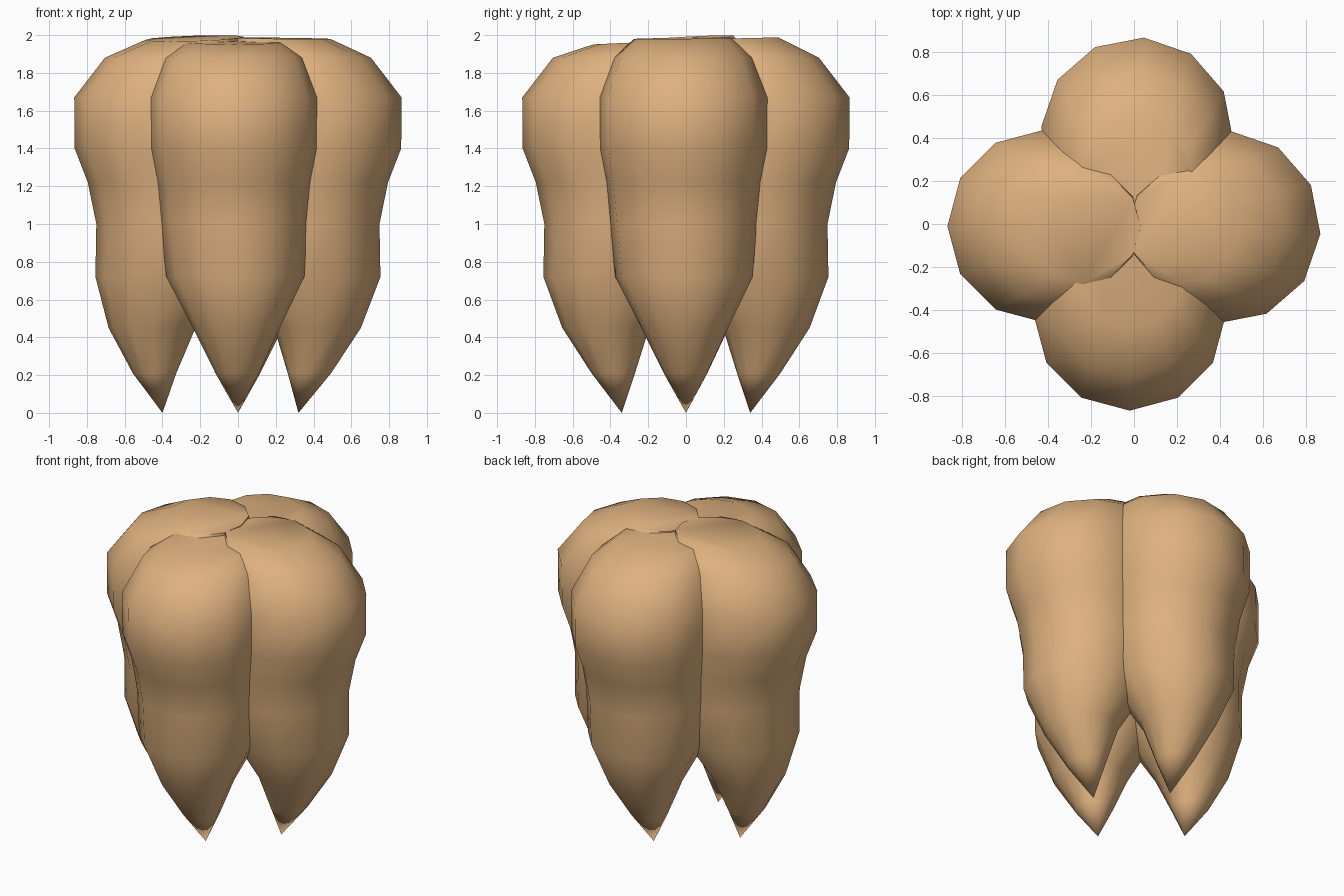
import bpy, bmesh, math
from mathutils import Vector

if "Cube" in bpy.data.objects:
    bpy.data.objects.remove(bpy.data.objects["Cube"])

SIDES = 12

enamel = bpy.data.materials.new("warm_tan")
enamel.diffuse_color = (0.73, 0.44, 0.21, 1)
enamel.use_nodes = True
enamel.node_tree.nodes["Principled BSDF"].inputs["Base Color"].default_value = enamel.diffuse_color

# shared lobe profile: height, distance of ring centre from the axis, radius
RINGS = [(0.21, 0.385, 0.115), (0.45, 0.425, 0.23), (0.72, 0.39, 0.365),
         (1.00, 0.36, 0.39), (1.22, 0.385, 0.41), (1.40, 0.42, 0.445),
         (1.67, 0.42, 0.447), (1.88, 0.335, 0.37), (1.975, 0.23, 0.26)]


def lobe(name, angle, phase, tip, root_shift, side_shift, top, tilt):
    """One crown-and-root lobe lofted from rings, leaning toward the axis at the top."""
    out = Vector((math.cos(angle), math.sin(angle), 0))
    side = Vector((-out.y, out.x, 0))
    bm = bmesh.new()
    rings = []
    for i, (z, dist, r) in enumerate(RINGS):
        last = i == len(RINGS) - 1
        if z < 0.6:
            dist += root_shift * (0.72 - z) / 0.72
        c = out * dist + side * side_shift * min(1, z)
        ring = []
        for k in range(SIDES):
            a = phase + 2 * math.pi * k / SIDES
            p = c + (out * math.cos(a) + side * math.sin(a)) * r
            h = top if last else z
            if last:
                h += tilt[0] * math.cos(a) + tilt[1] * math.sin(a)
            ring.append(bm.verts.new((p.x, p.y, h)))
        rings.append(ring)
    # walls
    for lo, hi in zip(rings, rings[1:]):
        for k in range(SIDES):
            n = (k + 1) % SIDES
            bm.faces.new((lo[k], lo[n], hi[n], hi[k]))
    # pointed root and flat chewing face
    t = bm.verts.new(out * tip)
    for k in range(SIDES):
        bm.faces.new((t, rings[0][(k + 1) % SIDES], rings[0][k]))
    bm.faces.new(rings[-1])
    bmesh.ops.recalc_face_normals(bm, faces=bm.faces[:])
    me = bpy.data.meshes.new(name)
    bm.to_mesh(me)
    bm.free()
    me.materials.append(enamel)
    ob = bpy.data.objects.new(name, me)
    bpy.context.collection.objects.link(ob)
    bpy.ops.object.select_all(action='DESELECT')
    ob.select_set(True)
    bpy.context.view_layer.objects.active = ob
    bpy.ops.object.shade_smooth_by_angle(angle=math.radians(60))


Q = math.pi / 2
R = math.radians
#    name          direction  phase   tip   root   side   top    tilt (outward, sideways)
lobe("right_lobe", 0,         R(-4),  0.32, -0.01, -0.015, 1.983, (-0.003, 0.003))
lobe("back_lobe",  Q,         R(-4),  0.34, 0.00, -0.015, 1.982, (0.006, 0.0))
lobe("left_lobe",  2 * Q,     R(0),   0.40, 0.08, 0.01, 1.983, (-0.008, -0.014))
lobe("front_lobe", 3 * Q,     R(0),   0.34, 0.00, -0.02, 1.963, (-0.012, 0.0))
